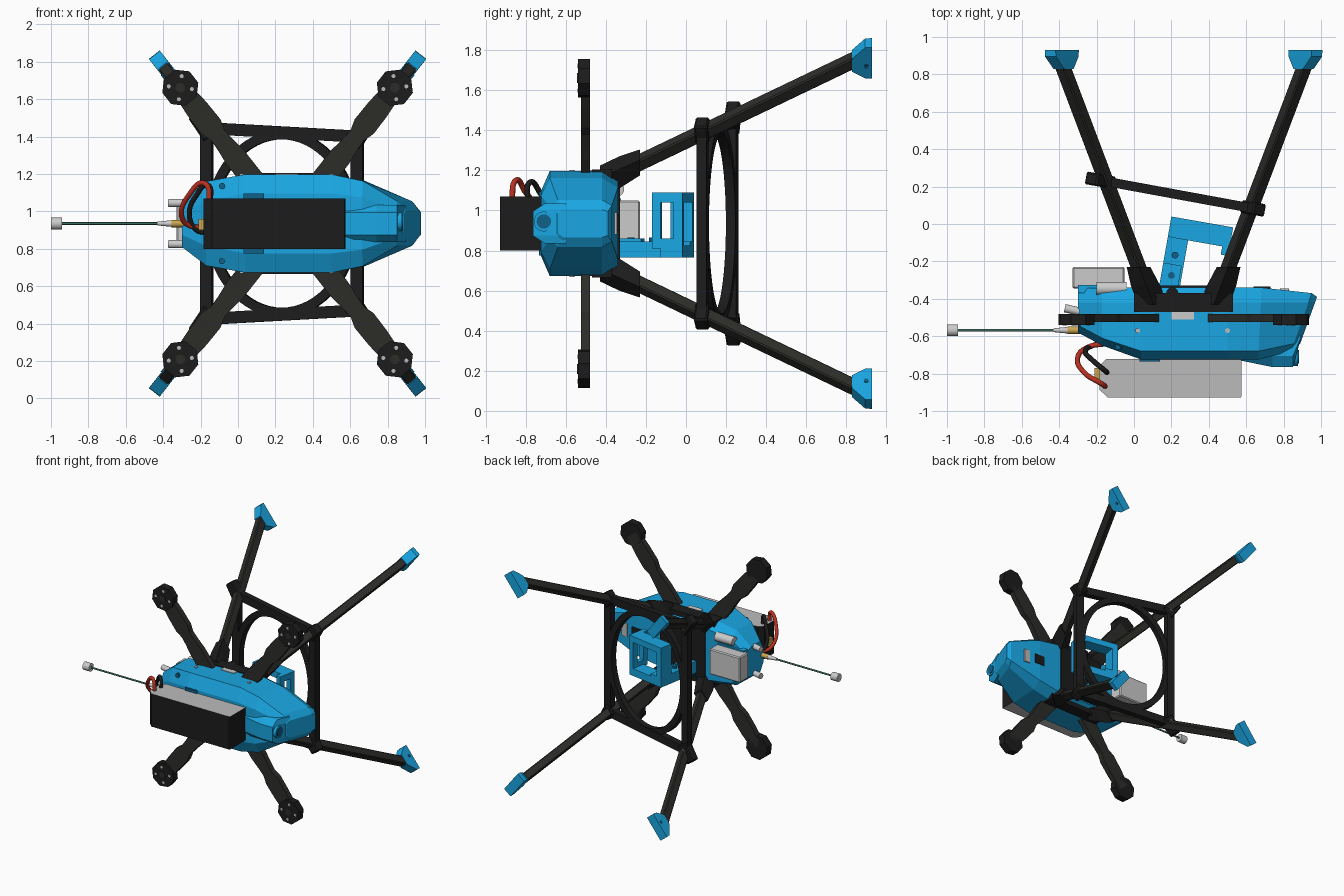
import bpy, bmesh, math
from mathutils import Vector, Matrix

if "Cube" in bpy.data.objects:
    bpy.data.objects.remove(bpy.data.objects["Cube"])

CX, CZ = 0.265, 0.935          # axis the arms and legs radiate from
RX, RZ = 0.62, 0.785           # radial direction of arms and legs


def material(name, r, g, b):
    m = bpy.data.materials.new(name)
    m.diffuse_color = (r, g, b, 1)
    m.use_nodes = True
    m.node_tree.nodes["Principled BSDF"].inputs["Base Color"].default_value = m.diffuse_color
    return m


BLUE = material("blue", 0.01, 0.38, 0.76)
DEEP = material("deep_blue", 0.005, 0.12, 0.25)
BLACK = material("black", 0.012, 0.012, 0.012)
CARBON = material("carbon", 0.025, 0.025, 0.022)
RED = material("red", 0.5, 0.03, 0.015)
GOLD = material("gold", 0.6, 0.38, 0.08)
GREEN = material("cable_green", 0.05, 0.15, 0.12)
WHITE = material("white", 0.9, 0.9, 0.9)
GREY = material("grey", 0.5, 0.5, 0.5)


def loft(name, rings, mat=None, M=None, closed=False, bevel=0):
    """Skin equal-length point rings; caps the ends unless closed."""
    n, k = len(rings[0]), len(rings)
    bm = bmesh.new()
    vs = [[bm.verts.new(p) for p in r] for r in rings]
    for i in range(k if closed else k - 1):
        a, b = vs[i], vs[(i + 1) % k]
        for j in range(n):
            bm.faces.new((a[j], a[(j + 1) % n], b[(j + 1) % n], b[j]))
    if not closed:
        bm.faces.new(vs[0])
        bm.faces.new(vs[-1])
    if bevel:
        bmesh.ops.bevel(bm, geom=bm.edges[:], offset=bevel, segments=1, affect='EDGES')
    if M:
        bm.transform(M)
    bmesh.ops.recalc_face_normals(bm, faces=bm.faces[:])
    me = bpy.data.meshes.new(name)
    bm.to_mesh(me)
    bm.free()
    ob = bpy.data.objects.new(name, me)
    bpy.context.collection.objects.link(ob)
    if mat:
        me.materials.append(mat)
    return ob


def prism_y(name, pts, y0, y1, mat=None, M=None, bevel=0):
    return loft(name, [[(x, y, z) for x, z in pts] for y in (y0, y1)], mat, M, bevel=bevel)


def prism_z(name, pts, z0, z1, mat=None, M=None, bevel=0):
    return loft(name, [[(x, y, z) for x, y in pts] for z in (z0, z1)], mat, M, bevel=bevel)


def box(name, lo, hi, mat=None, M=None, bevel=0):
    pts = [(lo[0], lo[2]), (hi[0], lo[2]), (hi[0], hi[2]), (lo[0], hi[2])]
    return prism_y(name, pts, lo[1], hi[1], mat, M, bevel)


def rod(name, a, b, r0, r1=None, mat=None, sides=20):
    """Round rod or cone between two points."""
    a, b = Vector(a), Vector(b)
    M = Matrix.Translation(a) @ (b - a).to_track_quat('Z', 'Y').to_matrix().to_4x4()
    r1 = r0 if r1 is None else r1
    rings = [[(r * math.cos(t * math.tau / sides), r * math.sin(t * math.tau / sides), z)
              for t in range(sides)] for r, z in ((r0, 0), (r1, (b - a).length))]
    ob = loft(name, rings, mat, M)
    bpy.context.view_layer.objects.active = ob
    ob.select_set(True)
    bpy.ops.object.shade_smooth_by_angle()
    ob.select_set(False)
    return ob


def wire(name, pts, r, mat):
    cu = bpy.data.curves.new(name, 'CURVE')
    cu.dimensions, cu.bevel_depth, cu.bevel_resolution = '3D', r, 3
    sp = cu.splines.new('BEZIER')
    sp.bezier_points.add(len(pts) - 1)
    for bp, p in zip(sp.bezier_points, pts):
        bp.co, bp.handle_left_type, bp.handle_right_type = p, 'AUTO', 'AUTO'
    cu.materials.append(mat)
    bpy.context.collection.objects.link(bpy.data.objects.new(name, cu))


# Faceted body shell: x, front y, front half height, shoulder y, half height, back y, back half height, shear
stations = [(-0.30, -0.58, 0.06, -0.54, 0.125, -0.345, 0.09, 0),
            (-0.17, -0.65, 0.12, -0.61, 0.225, -0.34, 0.18, 0),
            (0.04, -0.725, 0.16, -0.68, 0.263, -0.34, 0.21, 0),
            (0.50, -0.725, 0.16, -0.68, 0.263, -0.34, 0.21, 0),
            (0.68, -0.725, 0.14, -0.68, 0.228, -0.34, 0.18, 0.05),
            (0.94, -0.68, 0.08, -0.64, 0.118, -0.37, 0.09, 0.36),
            (0.975, -0.64, 0.05, -0.61, 0.07, -0.39, 0.06, 0.36)]
rings = []
for x, yf, hf, ys, hm, yb, hb, s in stations:
    half = [(yf, hf), (ys, hm), (-0.42, hm), (yb, hb)]
    sec = half + [(y, -h) for y, h in reversed(half)]
    rings.append([(x + s * (y + 0.4), y, CZ + h) for y, h in sec])
loft("body_shell", rings, BLUE)

# Nose boss with camera lens
nose = [(0.57, -0.60), (0.57, -0.73), (0.74, -0.765), (0.85, -0.765), (0.895, -0.60)]
loft("nose_boss", [[(x, max(y, -0.765 + d), CZ + h) for x, y in nose]
                   for h, d in ((-0.10, 0.06), (-0.06, 0), (0.06, 0), (0.10, 0.06))], BLUE)
rod("lens_ring", (0.80, -0.71, CZ + 0.01), (0.877, -0.71, CZ + 0.01), 0.05, mat=BLUE)
rod("lens", (0.80, -0.71, CZ + 0.01), (0.882, -0.71, CZ + 0.01), 0.036, mat=DEEP)
box("rear_camera_port", (0.64, -0.37, 0.90), (0.73, -0.335, 0.98), BLACK)
box("rear_sensor_slot", (0.78, -0.38, 0.88), (0.83, -0.345, 0.99), GREY)

# Shell details: strap slots, screws
for s in (-1, 1):
    box("strap_slot", (0.03, -0.735, CZ + s * 0.145 - 0.015), (0.14, -0.70, CZ + s * 0.145 + 0.015), DEEP)
    rod("shell_screw", (-0.085, -0.62, CZ + s * 0.2), (-0.085, -0.672, CZ + s * 0.2), 0.017, mat=DEEP)
    for x in (0.02, 0.50):
        rod("side_screw", (x, -0.57, CZ + s * 0.2), (x, -0.57, CZ + s * 0.268), 0.013, mat=GREY)

# Black centre frame between the leg sockets
box("centre_frame", (0.0, -0.47, CZ - 0.269), (0.53, -0.37, CZ + 0.269), BLACK)
box("centre_plate", (0.06, -0.42, CZ - 0.2), (0.47, -0.33, CZ + 0.2), BLACK)
box("white_port", (0.20, -0.51, 1.15), (0.32, -0.47, CZ + 0.268), WHITE)
rod("cable_loop", (0.205, -0.37, 1.12), (0.205, -0.37, CZ + 0.268), 0.032, mat=BLACK)

# Arms, motor mounts, legs and feet, one set per diagonal
half = [(0.05, 0.06), (0.45, 0.06), (0.53, 0.05), (0.60, 0.045), (0.66, 0.064), (0.78, 0.062), (0.92, 0.05)]
arm = half + [(r, -w) for r, w in reversed(half)]
for sx in (-1, 1):
    for sz in (-1, 1):
        def at(r, y, w=0):
            return Vector((CX + sx * (r * RX + w * RZ), y, CZ + sz * (r * RZ - w * RX)))

        loft("arm", [[at(r, y, w) for r, w in arm] for y in (-0.525, -0.48)], CARBON)
        disc = [(0.1 * math.cos(math.radians(22.5 + 45 * i)), 0.1 * math.sin(math.radians(22.5 + 45 * i)))
                for i in range(8)]
        loft("motor_mount", [[at(0.925 + c, y, w) for c, w in disc] for y in (-0.54, -0.48)], BLACK)
        rod("motor_bearing", at(0.925, -0.535), at(0.925, -0.544), 0.025, mat=CARBON)
        for i in range(4):
            c, w = (0.062 * f(math.pi / 4 + i * math.pi / 2) for f in (math.cos, math.sin))
            rod("motor_screw", at(0.925 + c, -0.53, w), at(0.925 + c, -0.543, w), 0.011, mat=GREY, sides=10)

        def leg_r(y):
            return 0.315 + 0.61 * (y + 0.35)

        def square(y, a, b):
            k = a * 1.17     # radial stretch of a slanted tube cut square to y
            return [at(leg_r(y) + i * k, y, j * b) for i, j in ((-1, -1), (1, -1), (1, 1), (-1, 1))]

        loft("leg", [square(-0.45, 0.032, 0.032), square(0.87, 0.032, 0.032)], CARBON, bevel=0.007)
        loft("leg_socket", [square(-0.43, 0.052, 0.052), square(-0.33, 0.052, 0.052),
                            square(-0.23, 0.042, 0.042)], BLACK)
        foot = [(0.83, leg_r(0.83), 0.042, 0.036), (0.895, 1.05, 0.098, 0.037), (0.93, 1.05, 0.10, 0.037)]
        loft("foot", [[at(r + i * a, y, j * b) for i, j in ((-1, -1), (1, -1), (1, 1), (-1, 1))]
                      for y, r, a, b in foot], BLUE)
        rod("foot_screw", at(1.03, 0.9, 0.03), at(1.03, 0.9, 0.041), 0.012, mat=DEEP, sides=12)

# Tilted brace: four bars, an oval ring and corner clamps around the legs
T = Matrix.Translation((0.235, 0.157, CZ)) @ Matrix.Rotation(math.radians(-10.4), 4, 'Z')
corners = [Vector(c) for c in ((-0.41, 0.51), (0.41, 0.465), (0.41, -0.465), (-0.41, -0.51))]
for i in range(4):
    a, b = corners[i], corners[(i + 1) % 4]
    d = (b - a).normalized()
    n = Vector((-d.y, d.x)) * 0.032
    prism_y("brace_bar", [a + n, b + n, b - n, a - n], -0.025, 0.025, BLACK, T)
oval = []
for i in range(64):
    c, s = math.cos(i * math.tau / 64), math.sin(i * math.tau / 64)
    oval.append([(c * (0.365 + e), y, s * (0.45 + e)) for e, y in
                 ((0, -0.024), (0.05, -0.024), (0.05, 0.024), (0, 0.024))])
loft("brace_ring", oval, BLACK, T, closed=True)
for c, sx, sz in ((corners[0], -1, 1), (corners[1], 1, 1), (corners[2], 1, -1), (corners[3], -1, -1)):
    d, n = Vector((sx * RX, sz * RZ)), Vector((sx * RZ, -sz * RX)) * 0.052
    a, b = c - d * 0.05, c + d * (0.10 if sx < 0 else 0.055)
    prism_y("leg_clamp", [a + n, b + n * 0.8, b - n * 0.8, a - n], -0.034, 0.034, BLACK, T, bevel=0.008)
    rod("clamp_screw", T @ Vector((c.x, 0.03, c.y)), T @ Vector((c.x, 0.04, c.y)), 0.015, mat=GREY)

# Blue rear bracket: support arm plus open cage
B = Matrix.Translation((0.20, 0.04, 0)) @ Matrix.Rotation(math.radians(-10), 4, 'Z')
box("bracket_arm", (0.0, -0.39, 0.765), (0.11, 0, 0.845), BLUE, B)
box("bracket_arm_foot", (0.0, -0.39, 0.765), (0.10, -0.25, 0.86), BLUE, B)
box("cage_bottom", (0.0, -0.11, 0.765), (0.335, 0, 0.825), BLUE, B)
box("cage_top", (0.0, -0.11, 1.04), (0.335, 0, 1.09), BLUE, B)
box("cage_post", (0.0, -0.11, 0.765), (0.05, 0, 1.09), BLUE, B)
for v0, v1 in ((-0.155, -0.11), (-0.045, 0)):
    box("cage_side_post", (0.295, v0, 0.81), (0.335, v1, 1.09), BLUE, B)
for z0, z1 in ((0.81, 0.86), (1.04, 1.09)):
    box("cage_side_rail", (0.295, -0.155, z0), (0.335, 0, z1), BLUE, B)
for v in (-0.2, -0.31):
    rod("bracket_screw", B @ Vector((0.055, v, 0.83)), B @ Vector((0.055, v, 0.865)), 0.018, mat=DEEP)

# Battery with grey top and bottom
pack = [(-0.185, -0.76), (-0.15, -0.722), (0.575, -0.722), (0.575, -0.92), (0.57, -0.928),
        (-0.14, -0.928), (-0.185, -0.885)]
battery = prism_z("battery", pack, 0.80, 1.07, BLACK)
battery.data.materials.append(GREY)
for p in battery.data.polygons:
    p.material_index = int(abs(p.normal.z) > 0.9)

# Battery leads
wire("red_lead", [(-0.15, -0.87, 1.03), (-0.18, -0.85, 1.15), (-0.26, -0.80, 1.09),
                  (-0.30, -0.71, 0.97), (-0.25, -0.66, 0.92), (-0.15, -0.64, 0.92)], 0.014, RED)
wire("black_lead", [(-0.15, -0.79, 1.03), (-0.16, -0.78, 1.14), (-0.22, -0.73, 1.09),
                    (-0.26, -0.68, 0.98), (-0.22, -0.65, 0.90), (-0.13, -0.63, 0.89)], 0.014, BLACK)
box("lead_connector", (-0.21, -0.83, 0.90), (-0.18, -0.77, 0.96), GOLD)

# Antenna
for name, x0, x1, r0, r1, mat in (("antenna_tip", -1.0, -0.94, 0.032, 0.032, None),
                                  ("antenna_cable", -0.95, -0.41, 0.007, 0.007, GREEN),
                                  ("antenna_sleeve", -0.43, -0.35, 0.01, 0.018, None),
                                  ("antenna_connector", -0.355, -0.28, 0.02, 0.02, GOLD)):
    rod(name, (x0, -0.568, CZ), (x1, -0.568, CZ), r0, r1, mat)

# Grey electronics on the tail
box("receiver_box", (-0.33, -0.345, 0.84), (-0.05, -0.23, 1.05), bevel=0.008)
box("receiver_tray", (-0.30, -0.37, 0.82), (-0.06, -0.325, 1.06), BLUE)
rod("tail_capacitor", (-0.20, -0.345, 1.105), (-0.04, -0.345, 1.105), 0.036)
for s in (-1, 1):
    rod("tail_stub", (-0.37, -0.45, CZ + s * 0.11), (-0.24, -0.48, CZ + s * 0.11), 0.022)
